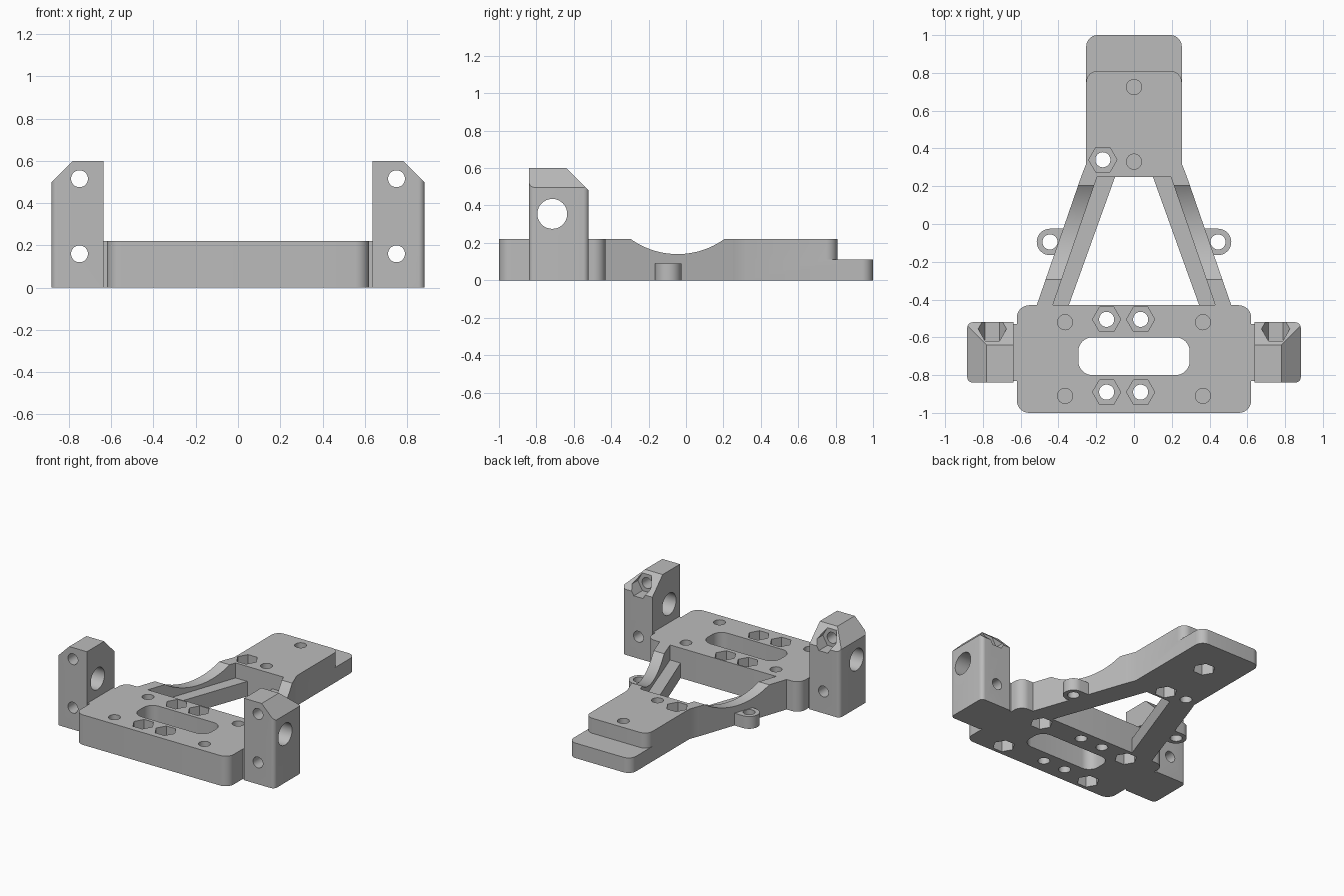
import bpy
import bmesh
import math
from mathutils import Vector

if "Cube" in bpy.data.objects:
    bpy.data.objects.remove(bpy.data.objects["Cube"], do_unlink=True)

grey = bpy.data.materials.new("matte_grey")
grey.use_nodes = True
COLOUR = (0.5, 0.5, 0.5, 1)
grey.diffuse_color = COLOUR
grey.node_tree.nodes["Principled BSDF"].inputs["Base Color"].default_value = COLOUR

H = 0.22      # plate thickness
HALF = 0.11   # depth of the nut pockets and height of the low step
BOLT, NUT = 0.04, 0.075


def prism(name, points, lo, hi, axis="Z"):
    """Extrude a 2D outline along an axis."""
    place = {"X": lambda p, d: (d, p[0], p[1]),
             "Y": lambda p, d: (p[0], d, p[1]),
             "Z": lambda p, d: (p[0], p[1], d)}[axis]
    bm = bmesh.new()
    low = [bm.verts.new(place(p, lo)) for p in points]
    high = [bm.verts.new(place(p, hi)) for p in points]
    bm.faces.new(low)
    bm.faces.new(high)
    n = len(points)
    for i in range(n):
        j = (i + 1) % n
        bm.faces.new((low[i], low[j], high[j], high[i]))
    bmesh.ops.recalc_face_normals(bm, faces=bm.faces)
    mesh = bpy.data.meshes.new(name)
    bm.to_mesh(mesh)
    bm.free()
    mesh.materials.append(grey)
    obj = bpy.data.objects.new(name, mesh)
    bpy.context.collection.objects.link(obj)
    return obj


def circle(x, y, r, n=32):
    return [(x + r * math.cos(math.tau * i / n), y + r * math.sin(math.tau * i / n))
            for i in range(n)]


def rounded(corners, steps=8):
    """Outline from (x, y, radius) corners; rounded corners are square ones."""
    out = []
    for i, (x, y, r) in enumerate(corners):
        p = Vector((x, y))
        if r == 0:
            out.append((x, y))
            continue
        u = (Vector(corners[i - 1][:2]) - p).normalized()
        v = (Vector(corners[(i + 1) % len(corners)][:2]) - p).normalized()
        centre = p + r * (u + v)
        for k in range(steps + 1):
            t = math.pi / 2 * k / steps
            out.append(tuple(centre - r * (v * math.cos(t) + u * math.sin(t))))
    return out


def rect(x0, y0, x1, y1, r=0):
    return rounded([(x0, y0, r), (x1, y0, r), (x1, y1, r), (x0, y1, r)])


def combine(obj, tool, operation="DIFFERENCE"):
    """Apply a boolean and remove its tool."""
    tool.hide_render = True
    mod = obj.modifiers.new("combine", "BOOLEAN")
    mod.operation, mod.solver, mod.object = operation, "EXACT", tool
    bpy.context.view_layer.objects.active = obj
    bpy.ops.object.modifier_apply(modifier=mod.name)
    bpy.data.objects.remove(tool, do_unlink=True)


def cut(obj, points, lo, hi, axis="Z"):
    combine(obj, prism("cutter", points, lo, hi, axis))


def top_nut(obj, x, y):
    """Through bolt hole with a hexagonal pocket in the top."""
    cut(obj, circle(x, y, BOLT), -0.1, H + 0.1)
    cut(obj, circle(x, y, NUT, 6), HALF, H + 0.1)


def bottom_nut(obj, x, y):
    """Hexagonal pocket below and bolt hole above, with a thin web between."""
    cut(obj, circle(x, y, BOLT), HALF + 0.01, H + 0.1)
    cut(obj, circle(x, y, NUT, 6), -0.1, HALF)


parts = []

# Base plate with slot and bolt holes
plate = prism("base_plate", rect(-0.62, -1, 0.62, -0.43, 0.065), 0, H)
cut(plate, rect(-0.295, -0.8, 0.295, -0.6, 0.075), -0.1, H + 0.1)
for y in (-0.89, -0.505):
    for x in (-0.145, 0.035):
        top_nut(plate, x, y)
for y in (-0.91, -0.52):
    for x in (-0.365, 0.365):
        bottom_nut(plate, x, y)
parts.append(plate)


# Stepped rear tongue
def tongue_outline(end):
    return rounded([(-0.28, 0.25, 0), (0.28, 0.25, 0), (0.253, 0.32, 0),
                    (0.253, end, 0.06), (-0.253, end, 0.06), (-0.253, 0.32, 0)])


tongue = prism("rear_tongue", tongue_outline(1), 0, HALF)
combine(tongue, prism("tongue_top", tongue_outline(0.81), HALF, H), "UNION")
top_nut(tongue, -0.165, 0.34)
for y in (0.33, 0.725):
    bottom_nut(tongue, 0, y)
parts.append(tongue)

for side, s in (("left", 1), ("right", -1)):
    # Slanted arm, scooped from above, with a lower inner rail
    arm = prism(side + "_arm", [(s * 0.515, -0.43), (s * 0.28, 0.25),
                                (s * 0.195, 0.25), (s * 0.43, -0.43)], 0, H)
    cut(arm, circle(-0.045, 0.57, 0.43, 96), -1, 1, "X")
    rail = prism(side + "_rail", [(s * 0.43, -0.43), (s * 0.195, 0.25),
                                  (s * 0.1, 0.25), (s * 0.345, -0.43)], 0, HALF)

    # Small screw ear on the arm
    arc = [(s * (0.445 + 0.07 * math.sin(a)), -0.095 + 0.07 * math.cos(a))
           for a in (math.pi * i / 16 for i in range(17))]
    ear = prism(side + "_ear", arc + [(s * 0.40, -0.165), (s * 0.36, -0.025)], 0, 0.09)
    cut(ear, circle(s * 0.445, -0.095, BOLT), -0.1, 0.2)

    # Upright bracket with chamfered top
    tower = prism(side + "_bracket", rounded([
        (s * 0.637, -0.84, 0), (s * 0.883, -0.84, 0.03),
        (s * 0.883, -0.52, 0.03), (s * 0.637, -0.52, 0)]), 0, 0.6)
    cut(tower, [(s * 0.74, 0.64), (s * 0.92, 0.46), (s * 0.92, 0.64)], -1, 0, "Y")
    cut(tower, [(-0.68, 0.64), (-0.48, 0.44), (-0.48, 0.64)], -1, 1, "X")
    cut(tower, circle(-0.715, 0.355, 0.08), -1, 1, "X")
    for z in (0.16, 0.515):
        cut(tower, circle(s * 0.75, z, BOLT), -1, 0, "Y")
    cut(tower, circle(s * 0.75, 0.515, NUT, 6), -0.62, -0.4, "Y")

    # Web joining bracket to plate
    web = prism(side + "_web", rect(s * 0.62, -0.83, s * 0.637, -0.53), 0, H)
    parts += [arm, rail, ear, tower, web]

# Smooth round walls, keep crisp edges
bpy.ops.object.select_all(action="DESELECT")
for obj in parts:
    obj.select_set(True)
bpy.context.view_layer.objects.active = plate
bpy.ops.object.shade_smooth_by_angle(angle=math.radians(30))
